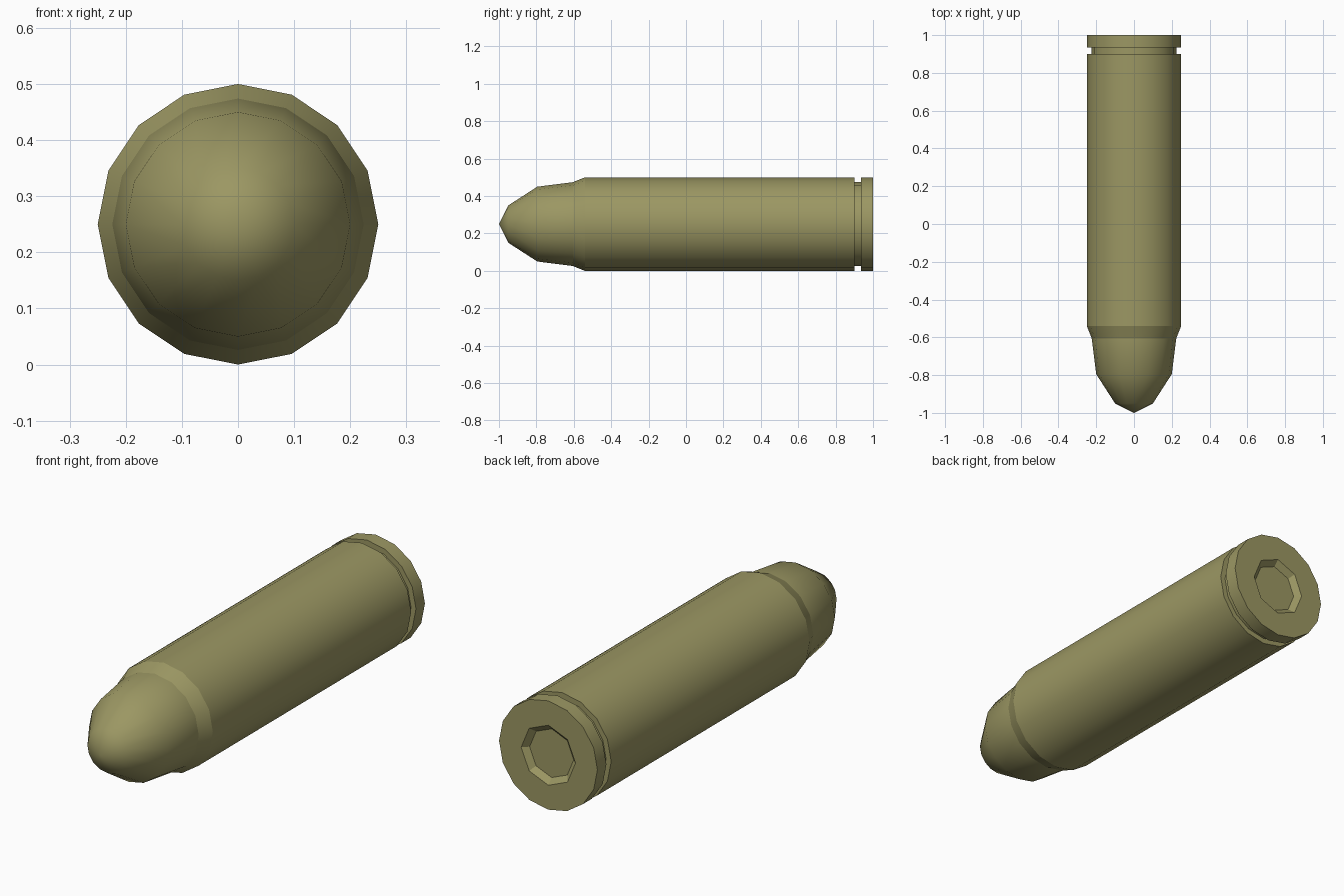
import bpy, bmesh, math

if "Cube" in bpy.data.objects:
    bpy.data.objects.remove(bpy.data.objects["Cube"])

brass = bpy.data.materials.new("olive brass")
brass.diffuse_color = (0.33, 0.31, 0.125, 1)
brass.use_nodes = True
brass.node_tree.nodes["Principled BSDF"].inputs["Base Color"].default_value = brass.diffuse_color


def lathe(name, profile, sides, smooth_angle, turn=0.0):
    """Revolve (radius, y) points around the long axis at z = 0.25."""
    bm = bmesh.new()
    rings = []
    for r, y in profile:
        n = 1 if r == 0 else sides
        rings.append([bm.verts.new((r * math.sin(turn + 2 * math.pi * i / sides), y,
                                    0.25 + r * math.cos(turn + 2 * math.pi * i / sides)))
                      for i in range(n)])
    for a, b in zip(rings, rings[1:]):
        for i in range(sides):
            j = (i + 1) % sides
            quad = [a[i % len(a)], a[j % len(a)], b[j % len(b)], b[i % len(b)]]
            bm.faces.new(list(dict.fromkeys(quad)))
    bmesh.ops.recalc_face_normals(bm, faces=bm.faces)
    mesh = bpy.data.meshes.new(name)
    bm.to_mesh(mesh)
    bm.free()
    mesh.materials.append(brass)
    obj = bpy.data.objects.new(name, mesh)
    bpy.context.collection.objects.link(obj)
    bpy.ops.object.select_all(action='DESELECT')
    obj.select_set(True)
    bpy.context.view_layer.objects.active = obj
    bpy.ops.object.shade_smooth_by_angle(angle=math.radians(smooth_angle))
    return obj


# Rounded nose, smooth all over
lathe("nose", [(0, -1), (0.1, -0.95), (0.2, -0.795), (0.224, -0.605), (0.224, -0.58)], 16, 60)

# Tapered shoulder ring
lathe("shoulder", [(0.224, -0.605), (0.25, -0.54)], 16, 30)

# Case body, extraction groove, rim and flat base with a round pocket
lathe("case", [(0.25, -0.54), (0.25, 0.9), (0.225, 0.9), (0.225, 0.935),
               (0.25, 0.935), (0.25, 1.0), (0.138, 1.0)], 16, 30)

# Eight-sided primer pocket sunk in the base
lathe("base_plate", [(0.152, 0.9995), (0.138, 0.9995), (0.112, 0.975), (0, 0.975)], 8, 20)
